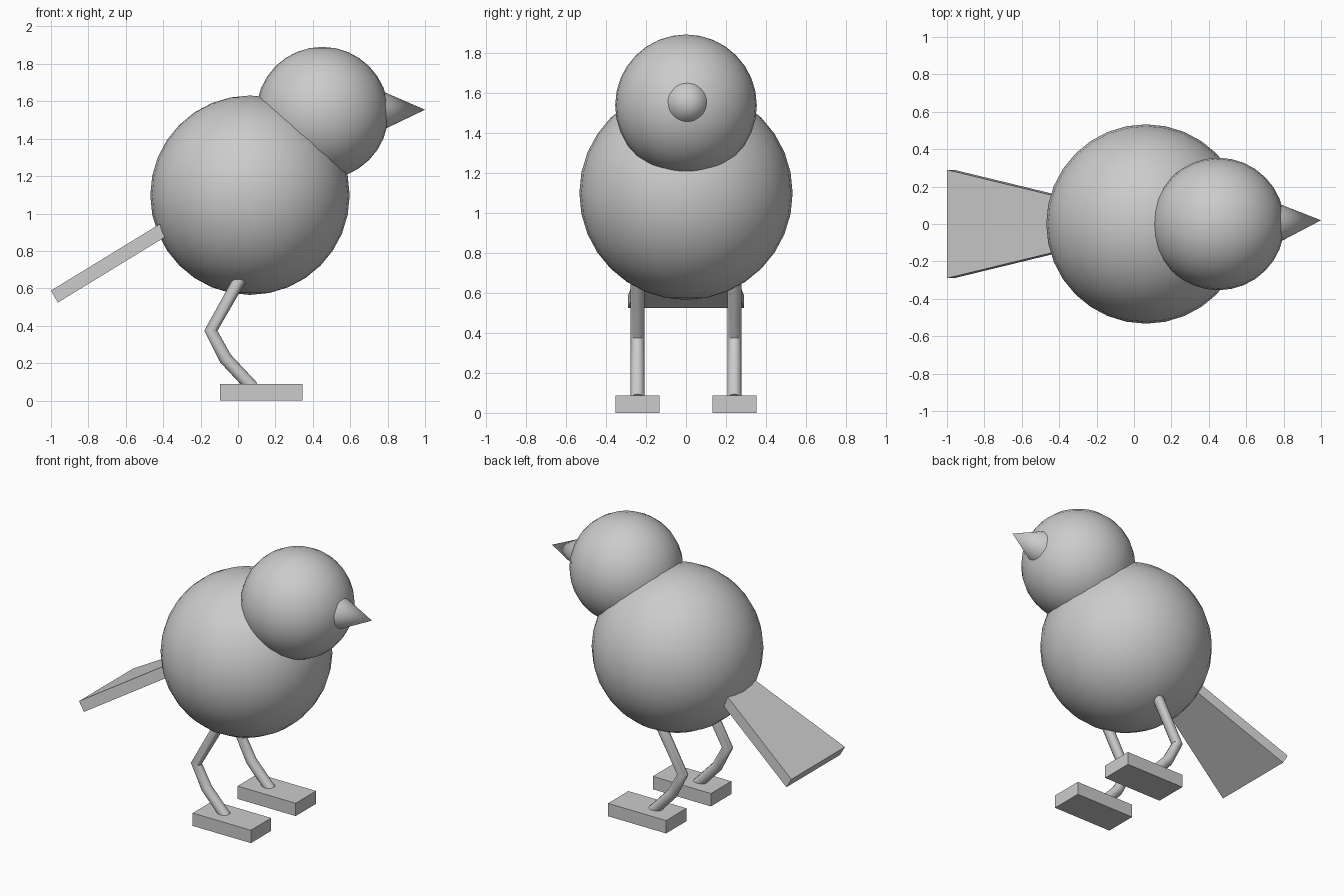
import bpy, bmesh, math
from mathutils import Vector

if "Cube" in bpy.data.objects:
    bpy.data.objects.remove(bpy.data.objects["Cube"])


def finish(name, smooth=True):
    ob = bpy.context.object
    ob.name = name
    if smooth:
        bpy.ops.object.shade_smooth_by_angle(angle=math.radians(40))
    return ob


def ball(name, centre, radius):
    bpy.ops.mesh.primitive_uv_sphere_add(segments=32, ring_count=16, radius=radius, location=centre)
    return finish(name)


# Body and head
ball("body", (0.064, 0, 1.098), 0.533)
ball("head", (0.451, 0, 1.537), 0.354)

# Beak: cone aimed forward, its base sunk into the head
base, tip = Vector((0.75, 0.006, 1.55)), Vector((1.0, 0.02, 1.555))
axis = tip - base
bpy.ops.mesh.primitive_cone_add(vertices=32, radius1=0.114, radius2=0, depth=axis.length,
                                location=(base + tip) / 2,
                                rotation=axis.to_track_quat('Z', 'Y').to_euler())
finish("beak")

# Tail: flat tapered slab, wide at the back end
bm = bmesh.new()
corners = [(-1.0, 0.29, 0.588), (-1.0, -0.29, 0.588), (-0.3, -0.12, 1.016), (-0.3, 0.12, 1.016)]
face = bm.faces.new([bm.verts.new(c) for c in corners])
ext = bmesh.ops.extrude_face_region(bm, geom=[face])
bmesh.ops.translate(bm, vec=(0.037, 0, -0.064),
                    verts=[g for g in ext["geom"] if isinstance(g, bmesh.types.BMVert)])
bmesh.ops.recalc_face_normals(bm, faces=bm.faces)
mesh = bpy.data.meshes.new("tail")
bm.to_mesh(mesh)
bm.free()
bpy.context.collection.objects.link(bpy.data.objects.new("tail", mesh))

# Legs (bent tubes) and block feet
leg_path = [(0.062, 0.74), (-0.145, 0.374), (-0.067, 0.225), (0.078, 0.07)]
for side, y in (("right", -0.242), ("left", 0.242)):
    curve = bpy.data.curves.new(side + "_leg", 'CURVE')
    curve.dimensions = '3D'
    curve.bevel_depth = 0.035
    curve.bevel_resolution = 4
    curve.use_fill_caps = True
    spline = curve.splines.new('POLY')
    spline.points.add(len(leg_path) - 1)
    for p, (x, z) in zip(spline.points, leg_path):
        p.co = (x, y, z, 1)
    leg = bpy.data.objects.new(side + "_leg", curve)
    bpy.context.collection.objects.link(leg)
    bpy.ops.object.select_all(action='DESELECT')
    leg.select_set(True)
    bpy.context.view_layer.objects.active = leg
    bpy.ops.object.convert(target='MESH')
    finish(side + "_leg")

    bpy.ops.mesh.primitive_cube_add(size=1, location=(0.124, y, 0.044))
    foot = finish(side + "_foot", smooth=False)
    foot.scale = (0.44, 0.22, 0.088)
